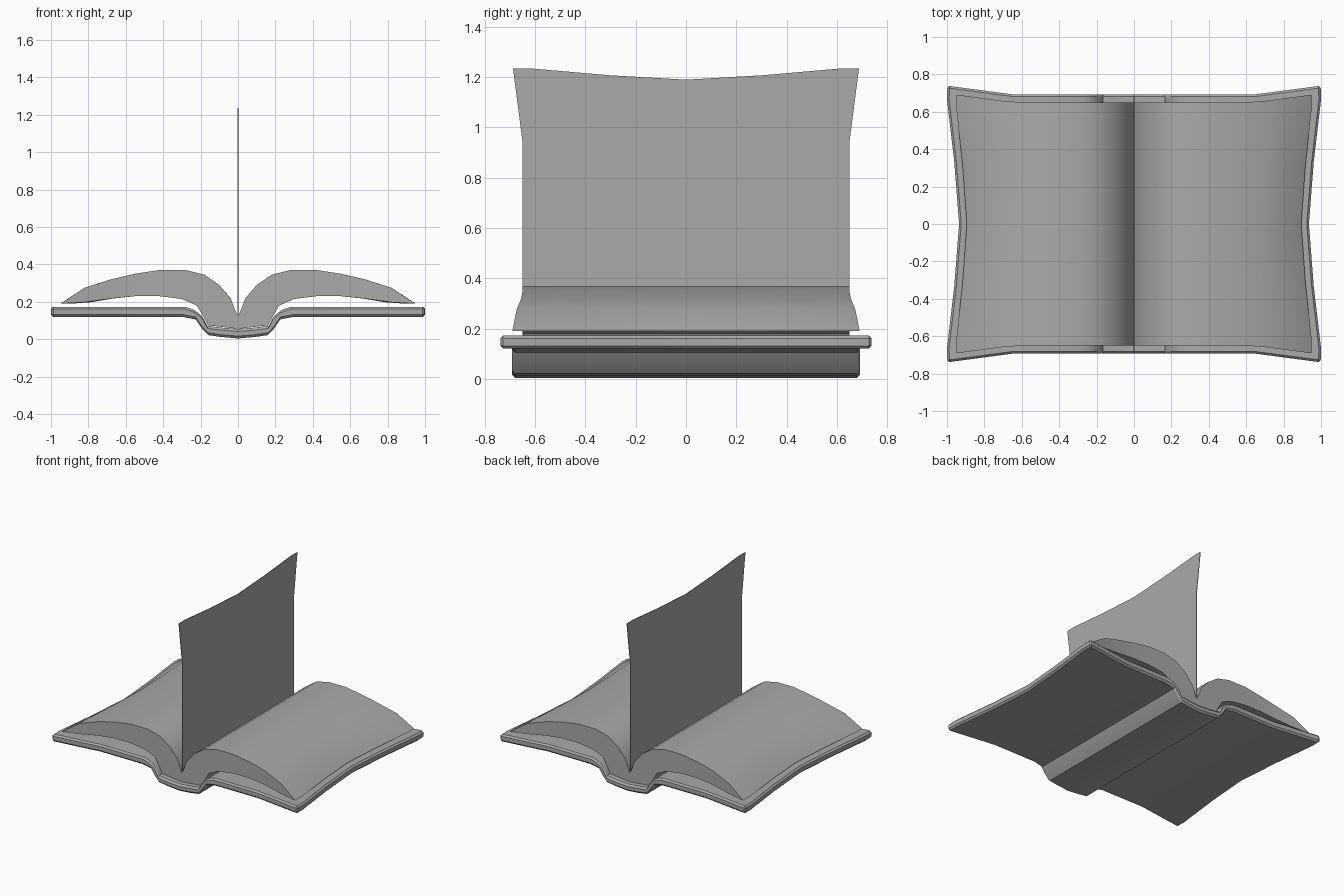
import bpy, bmesh

if "Cube" in bpy.data.objects:
    bpy.data.objects.remove(bpy.data.objects["Cube"])

paper_grey = bpy.data.materials.new("paper_grey")
paper_grey.diffuse_color = (0.4, 0.4, 0.4, 1)
paper_grey.use_nodes = True
paper_grey.node_tree.nodes["Principled BSDF"].inputs["Base Color"].default_value = paper_grey.diffuse_color

# Stations along the depth: fraction of half depth, and how far the outer edge reaches
STATIONS = [(-1, .97), (-.9, 1), (-.45, .4), (0, 0), (.45, .4), (.9, 1), (1, .97)]


def flare(x):
    """0 near the spine, 1 at the outer edge."""
    return min(max((abs(x) - 0.64) / 0.35, 0), 1.03)


def warp(x, frac, reach, half_depth):
    """Pull the outer edge in at mid depth and splay the corners."""
    w = flare(x)
    side = 1 if x > 0 else -1
    return x - side * 0.063 * w * (1 - reach), frac * (half_depth + 0.046 * w)


def finish(name, bm, bevel=0):
    bmesh.ops.remove_doubles(bm, verts=bm.verts, dist=1e-5)
    bmesh.ops.recalc_face_normals(bm, faces=bm.faces)
    mesh = bpy.data.meshes.new(name)
    bm.to_mesh(mesh)
    bm.free()
    mesh.materials.append(paper_grey)
    ob = bpy.data.objects.new(name, mesh)
    bpy.context.collection.objects.link(ob)
    bpy.ops.object.select_all(action='DESELECT')
    ob.select_set(True)
    bpy.context.view_layer.objects.active = ob
    if bevel:
        mod = ob.modifiers.new("rim_bevel", 'BEVEL')
        mod.width = bevel
        mod.segments = 1
        mod.limit_method = 'ANGLE'
        mod.angle_limit = 1.13
        bpy.ops.object.modifier_apply(modifier=mod.name)
    bpy.ops.object.shade_smooth_by_angle(angle=0.45)
    return ob


def mirrored(half):
    """Left half profile (outer edge to centre) completed to the right."""
    return half + [(-x, z) for x, z in reversed(half[:-1])]


def loft(name, top, bottom, half_depth, bevel=0):
    """Sweep a mirrored section, given as matching top and bottom lines."""
    top, bottom = mirrored(top), mirrored(bottom)
    n = len(top)
    bm = bmesh.new()
    rows = []
    for frac, reach in STATIONS:
        rows.append([[bm.verts.new((*warp(x, frac, reach, half_depth), z))
                      for x, z in line] for line in (top, bottom)])
    for a, b in zip(rows, rows[1:]):
        for k in (0, 1):
            for i in range(n - 1):
                bm.faces.new((a[k][i], a[k][i + 1], b[k][i + 1], b[k][i]))
        for i in (0, n - 1):
            bm.faces.new((a[0][i], a[1][i], b[1][i], b[0][i]))
    for t, u in (rows[0], rows[-1]):
        for i in range(n - 1):
            bm.faces.new((t[i], t[i + 1], u[i + 1], u[i]))
    return finish(name, bm, bevel)


# Cover with the dropped spine
loft("cover",
     [(-1, .173), (-.64, .173), (-.28, .173), (-.23, .155), (-.19, .12), (-.165, .072), (-.09, .062), (0, .055)],
     [(-1, .12), (-.64, .12), (-.30, .12), (-.225, .105), (-.195, .06), (-.16, .022), (-.09, .012), (0, .004)],
     0.692, bevel=0.016)

# Two arched stacks of pages meeting in the gutter
loft("page_block",
     [(-.95, .19), (-.82, .275), (-.68, .32), (-.55, .35), (-.42, .37), (-.28, .37),
      (-.18, .345), (-.10, .29), (-.04, .22), (0, .118)],
     [(-.95, .19), (-.82, .198), (-.68, .217), (-.55, .23), (-.42, .23), (-.30, .215),
      (-.22, .18), (-.185, .12), (-.16, .074), (0, .056)],
     0.65)

# Single upright page standing in the gutter
bm = bmesh.new()
rows = []
for frac, reach in STATIONS:
    rows.append([[bm.verts.new((sx, frac * (0.65 + 0.038 * w), z - 0.045 * w * (1 - reach)))
                  for z, w in ((.118, 0), (.94, 0), (1.235, 1))] for sx in (-.002, .002)])
for a, b in zip(rows, rows[1:]):
    for k in (0, 1):
        for i in (0, 1):
            bm.faces.new((a[k][i], a[k][i + 1], b[k][i + 1], b[k][i]))
    for i in (0, 2):
        bm.faces.new((a[0][i], a[1][i], b[1][i], b[0][i]))
for p, q in (rows[0], rows[-1]):
    for i in (0, 1):
        bm.faces.new((p[i], p[i + 1], q[i + 1], q[i]))
finish("upright_page", bm)
